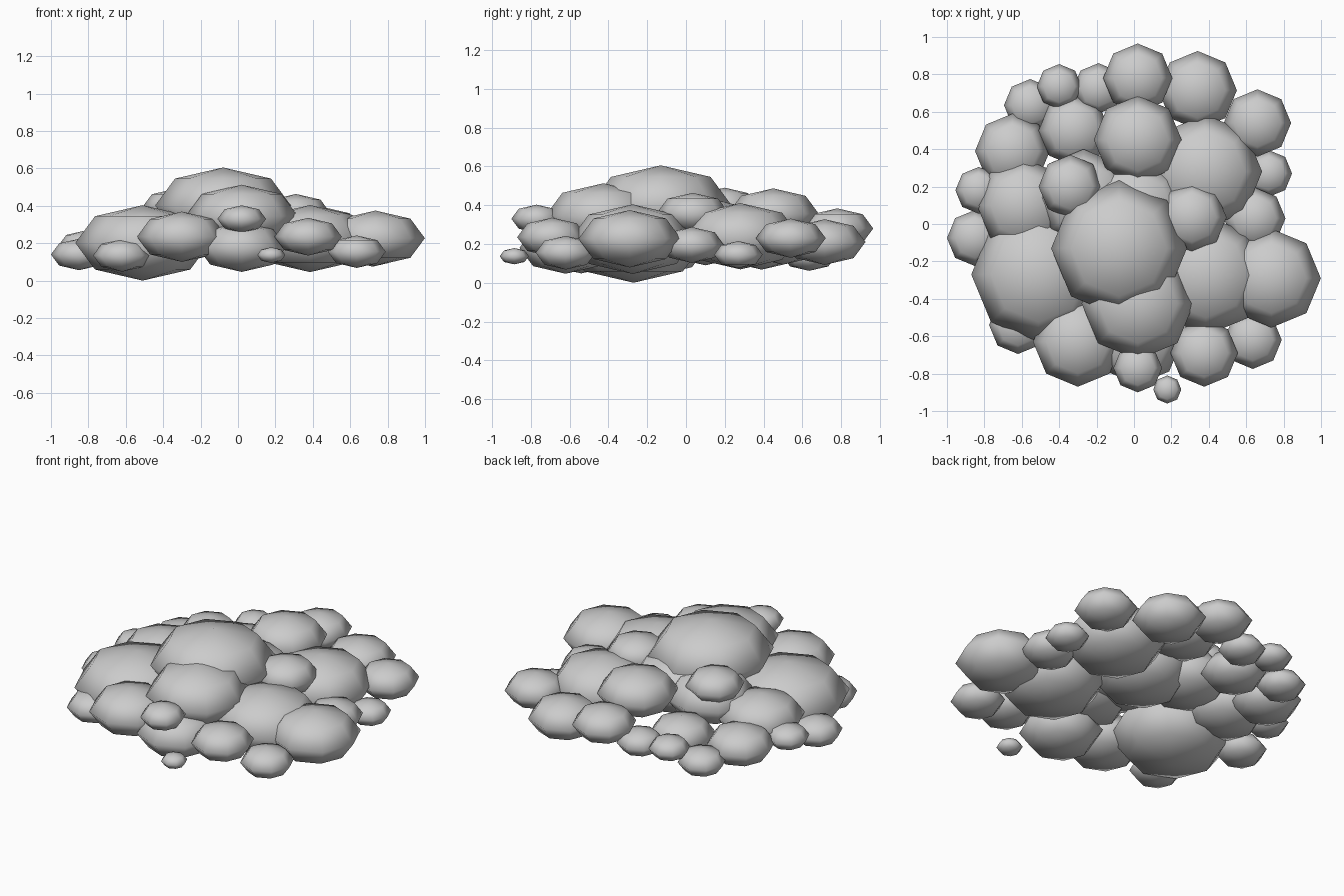
import bpy

SQUASH = 0.56  # every puff is a flattened low-poly ball


def puff(name, x, y, z, r):
    bpy.ops.mesh.primitive_uv_sphere_add(segments=8, ring_count=4, radius=r, location=(x, y, z))
    ob = bpy.context.object
    ob.name = name
    ob.scale.z = SQUASH
    bpy.ops.object.transform_apply(location=False, rotation=False, scale=True)
    bpy.ops.object.shade_smooth()


# groups of puffs: x, y, z, radius
puffs = {
    # large body of the cloud
    "core_puff": [
        (-.08, -.13, .402, .363), (-.51, -.27, .202, .36), (.02, -.425, .345, .30),
        (.385, -.275, .225, .32), (.38, .28, .24, .305), (-.27, .14, .29, .26),
        (.0, .06, .28, .30),
    ],
    # medium puffs around the body
    "side_puff": [
        (.735, -.29, .227, .264), (.02, -.62, .18, .238), (-.30, -.63, .235, .24),
        (-.59, .10, .23, .25), (-.65, .39, .18, .20), (-.32, .50, .20, .19),
        (.02, .45, .355, .235), (.34, .715, .21, .21), (.02, .78, .28, .185),
    ],
    # small puffs on top
    "top_puff": [(.31, .035, .36, .185), (-.34, .20, .395, .17)],
    # small puffs along the rim
    "rim_puff": [
        (.66, .54, .23, .18), (.72, .27, .145, .125), (.645, .03, .195, .165),
        (.635, -.62, .155, .155), (.375, -.69, .235, .18), (.02, -.77, .33, .13),
        (.178, -.885, .137, .075), (-.62, -.54, .135, .155), (-.85, -.075, .14, .15),
        (-.83, .18, .195, .125), (-.555, .635, .14, .14), (-.40, .735, .22, .12),
        (-.19, .725, .20, .135),
    ],
}
for name, items in puffs.items():
    for x, y, z, r in items:
        puff(name, x, y, z, r)
